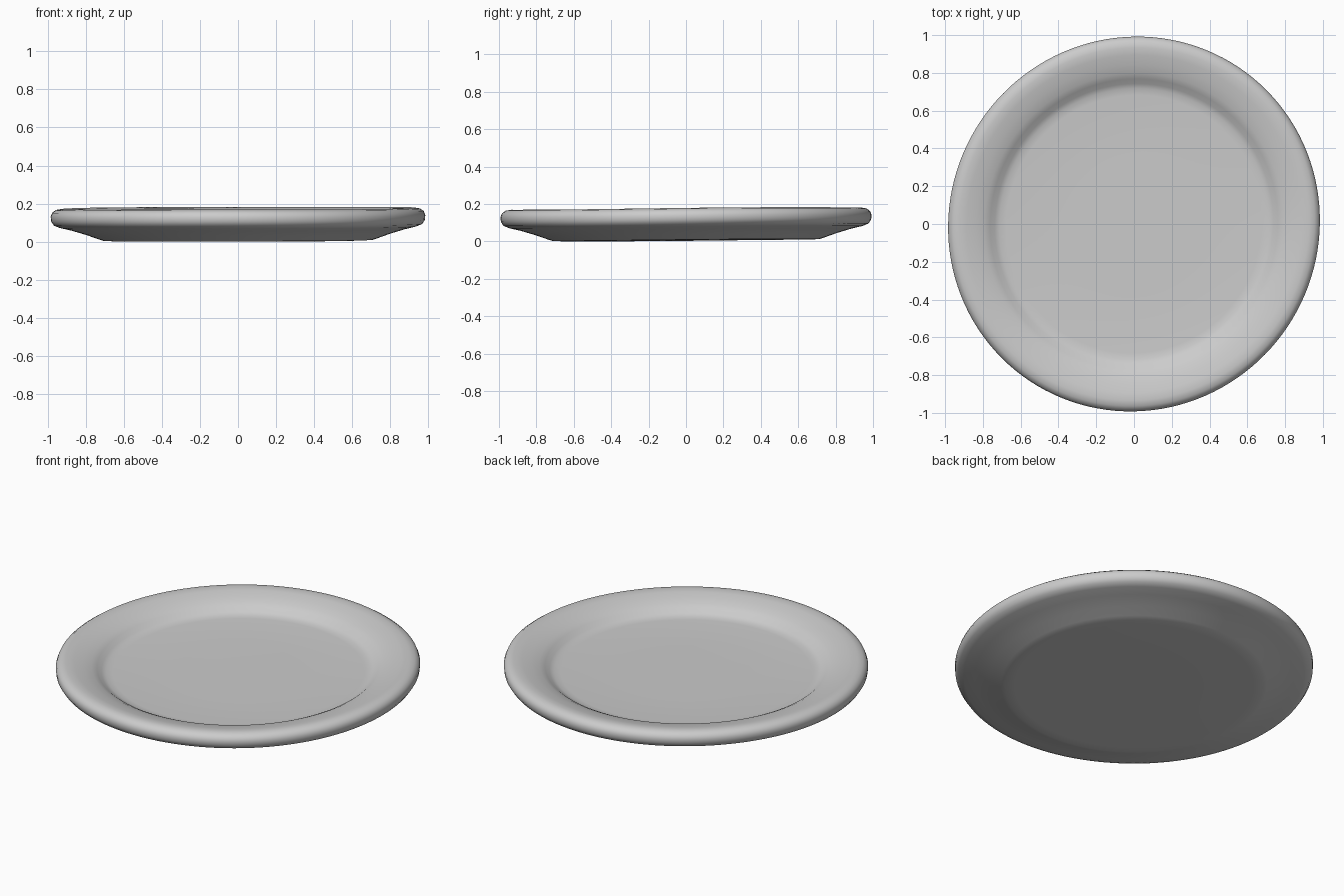
import bpy, bmesh, math

if "Cube" in bpy.data.objects:
    bpy.data.objects.remove(bpy.data.objects["Cube"])

SEGMENTS = 128

# Half section of the plate, (radius, height): underside, rim, well
PROFILE = [
    (0.35, 0.009), (0.66, 0.009), (0.71, 0.011), (0.735, 0.019),
    (0.80, 0.042), (0.88, 0.066), (0.94, 0.080), (0.972, 0.093),
    (0.986, 0.115), (0.988, 0.140), (0.980, 0.160), (0.960, 0.174),
    (0.930, 0.179), (0.890, 0.174), (0.840, 0.162), (0.795, 0.149),
    (0.765, 0.134), (0.740, 0.114), (0.715, 0.104), (0.68, 0.101),
    (0.35, 0.099),
]


def place(r, z, a):
    # Slightly oval, slightly tilted hand-made shape
    k = 1 + 0.010 * math.cos(2 * (a - math.radians(57)))
    x, y = r * k * math.cos(a), r * k * math.sin(a)
    tilt = 0.003 * x + 0.008 * y
    wave = 0.002 * math.sin(3 * a + 0.6) * r ** 3
    return (x, y, z + tilt + wave)


bm = bmesh.new()
rings = [[bm.verts.new(place(r, z, 2 * math.pi * i / SEGMENTS))
          for i in range(SEGMENTS)] for r, z in PROFILE]
for lower, upper in zip(rings, rings[1:]):
    for i in range(SEGMENTS):
        j = (i + 1) % SEGMENTS
        bm.faces.new((lower[i], lower[j], upper[j], upper[i]))

# Close the underside and the well
for ring, z in ((rings[0], 0.008), (rings[-1], 0.099)):
    centre = bm.verts.new((0, 0, z))
    for i in range(SEGMENTS):
        bm.faces.new((centre, ring[i], ring[(i + 1) % SEGMENTS]))
bmesh.ops.recalc_face_normals(bm, faces=bm.faces)

# Rest the plate on the ground
lowest = min(v.co.z for v in bm.verts)
for v in bm.verts:
    v.co.z -= lowest

mesh = bpy.data.meshes.new("plate")
bm.to_mesh(mesh)
bm.free()
plate = bpy.data.objects.new("plate", mesh)
bpy.context.collection.objects.link(plate)
bpy.context.view_layer.objects.active = plate
plate.select_set(True)
bpy.ops.object.shade_smooth_by_angle(angle=math.radians(50))
